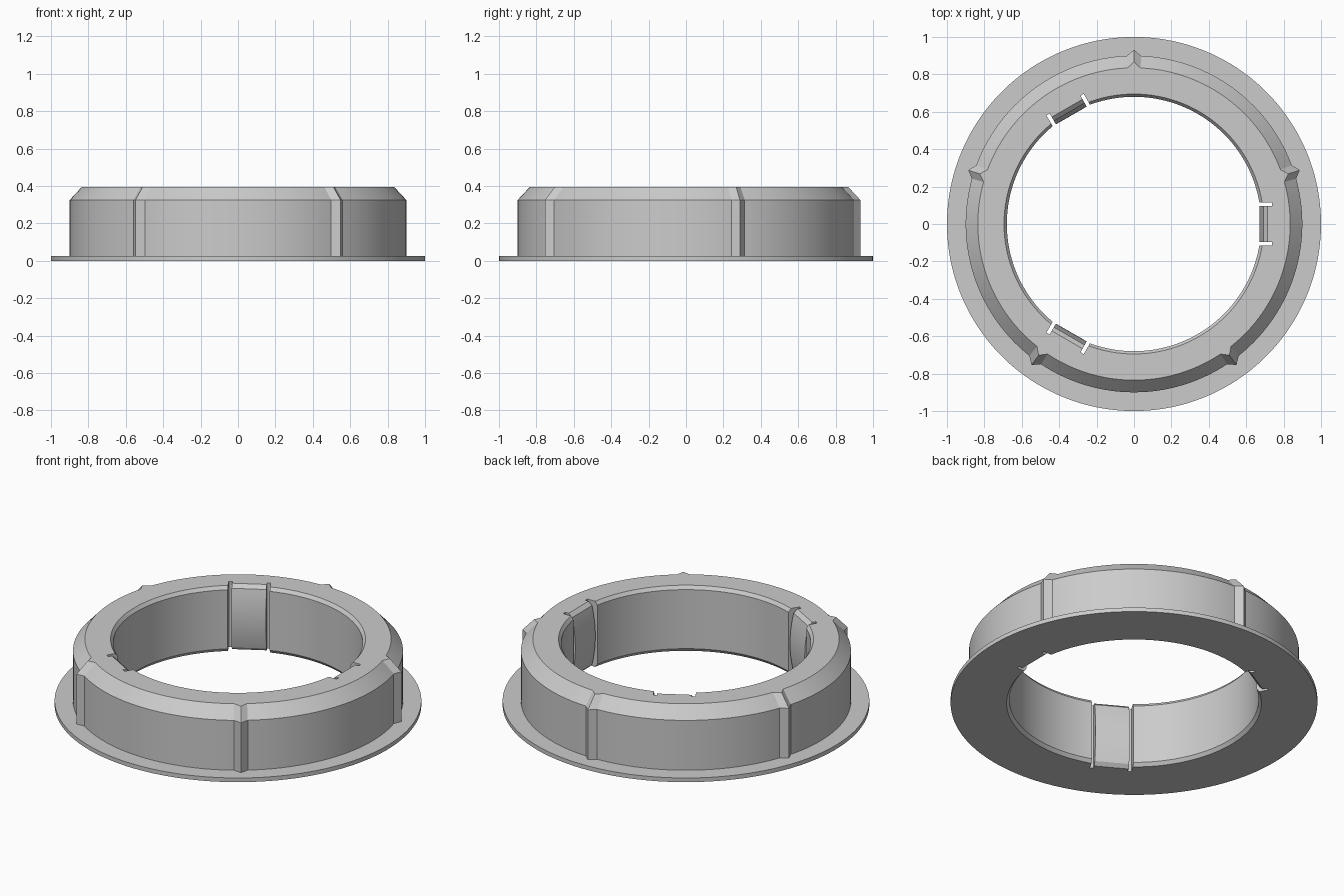
import bpy, bmesh, math
from mathutils import Matrix

if "Cube" in bpy.data.objects:
    bpy.data.objects.remove(bpy.data.objects["Cube"])

grey = bpy.data.materials.new("light_grey")
grey.diffuse_color = (0.6, 0.6, 0.6, 1)
grey.use_nodes = True
grey.node_tree.nodes["Principled BSDF"].inputs["Base Color"].default_value = grey.diffuse_color


def finish(name, bm):
    bmesh.ops.recalc_face_normals(bm, faces=bm.faces)
    me = bpy.data.meshes.new(name)
    bm.to_mesh(me)
    bm.free()
    me.materials.append(grey)
    ob = bpy.data.objects.new(name, me)
    bpy.context.collection.objects.link(ob)
    return ob


def smooth(ob):
    bpy.ops.object.select_all(action='DESELECT')
    ob.select_set(True)
    bpy.context.view_layer.objects.active = ob
    bpy.ops.object.shade_smooth_by_angle(angle=math.radians(25))


def prism(name, outline, half_width, angle):
    """Extrude an (x, z) outline across y and turn it around the z axis."""
    bm = bmesh.new()
    ends = [[bm.verts.new((x, y, z)) for x, z in outline]
            for y in (-half_width, half_width)]
    n = len(outline)
    for i in range(n):
        j = (i + 1) % n
        bm.faces.new((ends[0][i], ends[0][j], ends[1][j], ends[1][i]))
    for e in ends:
        bm.faces.new(e)
    bmesh.ops.rotate(bm, verts=bm.verts, matrix=Matrix.Rotation(angle, 3, 'Z'))
    return finish(name, bm)


# Ring body with flange: (radius, height, takes ridge)
H = 0.395
profile = [(0.695, 0, 0), (1.0, 0, 0), (1.0, 0.025, 0), (0.9, 0.025, 1),
           (0.9, 0.325, 1), (0.835, H, 1), (0.695, H, 0),
           (0.68, H - 0.02, 0), (0.68, 0.02, 0)]
STEPS = 150
bm = bmesh.new()
rows = []
for i in range(STEPS):
    a = math.radians(18) + 2 * math.pi * i / STEPS
    ridge = 0.032 if i % 30 == 0 else 0      # five pointed ridges
    rows.append([bm.verts.new(((r + ridge * k) * math.cos(a),
                               (r + ridge * k) * math.sin(a), z))
                 for r, z, k in profile])
for i in range(STEPS):
    p, q = rows[i], rows[(i + 1) % STEPS]
    for j in range(len(profile)):
        k = (j + 1) % len(profile)
        bm.faces.new((p[j], p[k], q[k], q[j]))
ring = finish("ring_body", bm)

# Pockets in the bore, each holding a bowed spring tab between two slots
bow = [(0.67 + 0.022 * ((z - H / 2) / (H / 2 - 0.02)) ** 2, z)
       for z in [0.02 + (H - 0.04) * t / 16 for t in range(17)]]
tab_outline = [(0.76, 0.0), (0.712, 0.0)] + bow + [(0.715, H), (0.76, H)]
for n in range(3):
    ang = math.radians(120 * n)
    cutter = prism(f"pocket_cutter_{n + 1}",
                   [(0.5, -0.1), (0.737, -0.1), (0.737, 0.6), (0.5, 0.6)], 0.115, ang)
    mod = ring.modifiers.new("pocket", 'BOOLEAN')
    mod.operation = 'DIFFERENCE'
    mod.solver = 'EXACT'
    mod.object = cutter
    bpy.context.view_layer.objects.active = ring
    bpy.ops.object.modifier_apply(modifier=mod.name)
    bpy.data.objects.remove(cutter)
    smooth(prism(f"spring_tab_{n + 1}", tab_outline, 0.095, ang))
smooth(ring)
